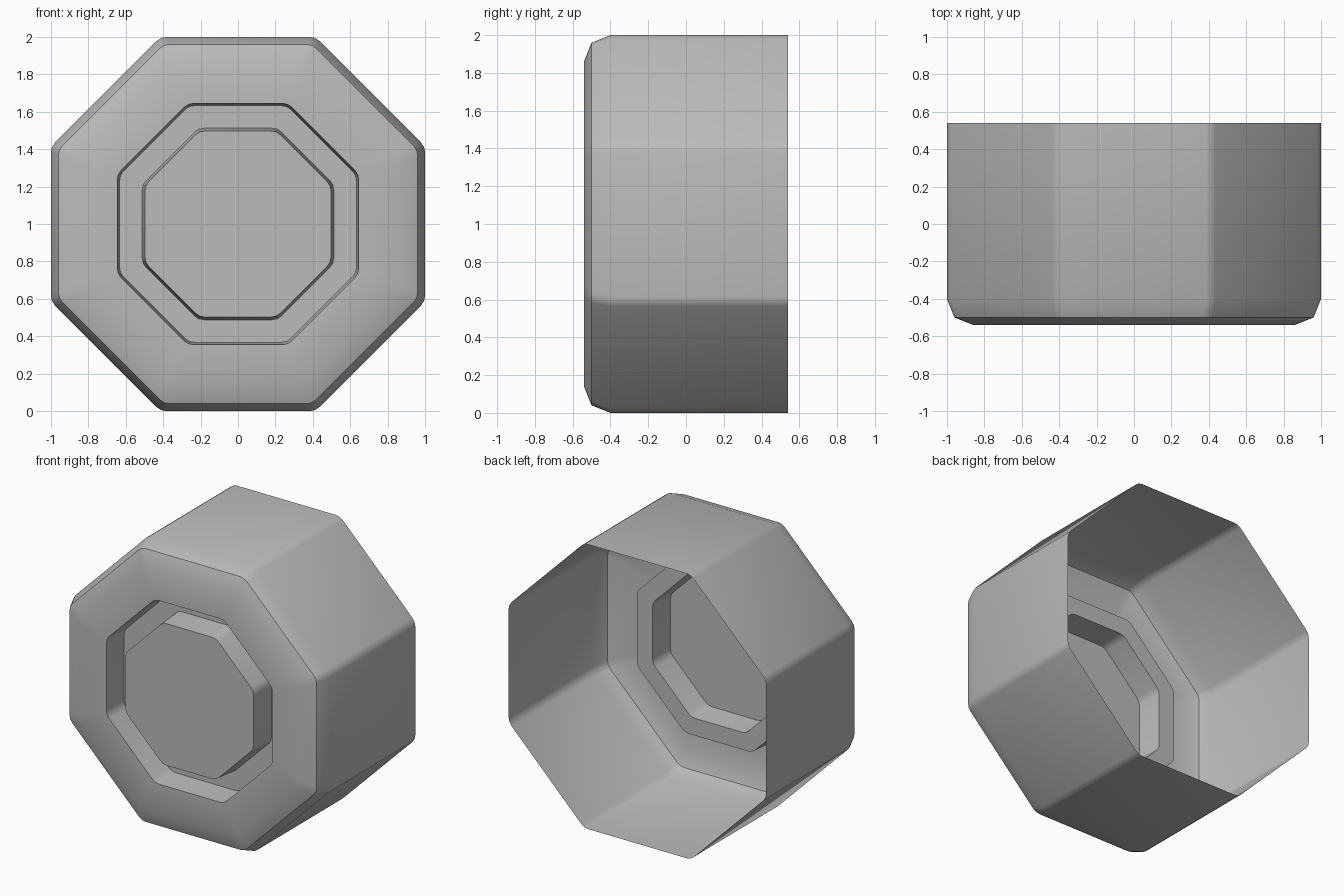
import bpy
import bmesh
import math
from mathutils import Vector

cube = bpy.data.objects.get("Cube")
if cube:
    bpy.data.objects.remove(cube, do_unlink=True)

# Plain grey for the whole part
GREY = (0.5, 0.5, 0.5, 1.0)
grey = bpy.data.materials.new("plain_grey")
grey.use_nodes = True
grey.diffuse_color = GREY
grey.node_tree.nodes["Principled BSDF"].inputs["Base Color"].default_value = GREY


def octagon(apothem, round_size=0.03):
    """Octagon outline in x, z with each corner softened by three points."""
    radius = apothem / math.cos(math.pi / 8)
    corners = [Vector((math.cos(a), math.sin(a))) * radius
               for a in (math.pi * (k + 0.5) / 4 for k in range(8))]
    points = []
    for k, corner in enumerate(corners):
        start = corner + (corners[k - 1] - corner).normalized() * round_size
        end = corner + (corners[(k + 1) % 8] - corner).normalized() * round_size
        points += [start, (start + 2 * corner + end) / 4, end]
    return points


# Profile from the open back rim to the raised centre: (apothem, y)
PROFILE = [
    (1.0, 0.54), (1.0, -0.40), (0.96, -0.50), (0.86, -0.54),  # shell, rounded front
    (0.645, -0.54), (0.633, -0.36),                           # groove outer wall
    (0.512, -0.36), (0.498, -0.54),                           # groove floor, inner wall
]

# Open shell: stacked octagonal rings, closed by the centre face
bm = bmesh.new()
rings = [[bm.verts.new((p.x, y, p.y + 1.0)) for p in octagon(apothem)]
         for apothem, y in PROFILE]
for back, front in zip(rings, rings[1:]):
    for i in range(len(back)):
        j = (i + 1) % len(back)
        bm.faces.new((back[i], back[j], front[j], front[i]))
bm.faces.new(rings[-1])
bmesh.ops.recalc_face_normals(bm, faces=bm.faces)
# The centre face must look to the front
bm.faces.ensure_lookup_table()
if bm.faces[-1].normal.y > 0:
    bmesh.ops.reverse_faces(bm, faces=bm.faces)

mesh = bpy.data.meshes.new("octagonal_cap")
bm.to_mesh(mesh)
bm.free()
mesh.materials.append(grey)
cap = bpy.data.objects.new("octagonal_cap", mesh)
bpy.context.collection.objects.link(cap)

# Smooth shading with the hard rims kept sharp
bpy.ops.object.select_all(action="DESELECT")
cap.select_set(True)
bpy.context.view_layer.objects.active = cap
bpy.ops.object.shade_smooth_by_angle(angle=math.radians(35))
